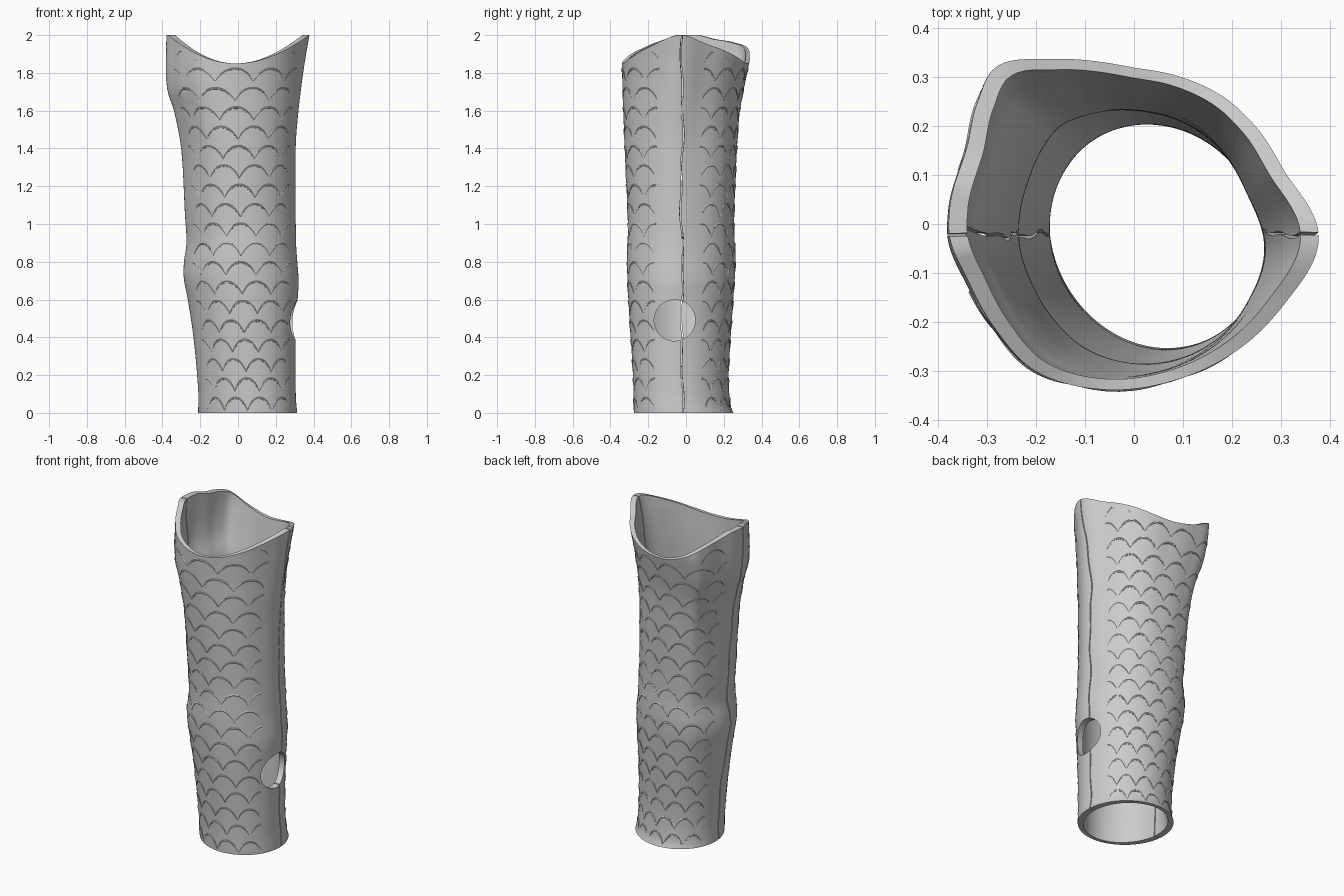
import bpy, math
from math import sin, cos, pi, radians

if "Cube" in bpy.data.objects:
    bpy.data.objects.remove(bpy.data.objects["Cube"])


def spline(keys, t):
    """Smooth curve through (t, value) keys."""
    if t <= keys[0][0]:
        return keys[0][1]
    if t >= keys[-1][0]:
        return keys[-1][1]
    i = max(k for k in range(len(keys) - 1) if keys[k][0] <= t)

    def slope(k):
        a, b = keys[max(k - 1, 0)], keys[min(k + 1, len(keys) - 1)]
        return (b[1] - a[1]) / (b[0] - a[0])
    (t0, p0), (t1, p1) = keys[i], keys[i + 1]
    h = t1 - t0
    s = (t - t0) / h
    return ((2*s**3 - 3*s*s + 1) * p0 + (s**3 - 2*s*s + s) * h * slope(i)
            + (3*s*s - 2*s**3) * p1 + (s**3 - s*s) * h * slope(i + 1))


# silhouettes: left, right, front, back against height
LEFT = [(0, -.21), (.12, -.21), (.4, -.235), (.6, -.265), (.72, -.287), (.8, -.285), (.9, -.272),
        (1.05, -.28), (1.4, -.30), (1.6, -.338), (1.7, -.37), (1.8, -.38), (2, -.377)]
RIGHT = [(0, .312), (.1, .305), (.4, .305), (.6, .315), (.7, .32), (.9, .307), (1.4, .305),
         (1.6, .32), (1.8, .345), (2, .378)]
FRONT = [(0, -.275), (.2, -.28), (.6, -.305), (.8, -.312), (1, -.308), (1.4, -.325), (1.8, -.338), (2, -.34)]
BACK = [(0, .25), (.04, .235), (.2, .225), (.6, .25), (.8, .262), (1, .255), (1.4, .27),
        (1.6, .285), (1.8, .322), (1.9, .34), (2, .345)]

# cross-section of the top rim, as radius against angle
TOP = [(.38, -.03), (.32, .1), (.26, .2), (.2, .26), (.1, .31), (0, .33), (-.17, .34), (-.28, .32),
       (-.32, .25), (-.345, .15), (-.38, .03), (-.38, -.03), (-.34, -.12), (-.28, -.22),
       (-.2, -.3), (-.05, -.34), (.1, -.32), (.25, -.24), (.32, -.16)]
polar = sorted((math.atan2(y / .34, x / .38), math.hypot(x / .38, y / .34)) for x, y in TOP)
polar = [(a - 2*pi, r) for a, r in polar[-3:]] + polar + [(a + 2*pi, r) for a, r in polar[:3]]


def radius(a, z):
    a = math.atan2(sin(a), cos(a))
    w = min(z / 1.9, 1) ** 1.5
    return (1 - w) * (1 - .04 * sin(2*a)) + w * spline(polar, a)


def extents(z):
    l, r, f, b = (spline(k, z) for k in (LEFT, RIGHT, FRONT, BACK))
    return (l + r) / 2, (r - l) / 2, (f + b) / 2, (b - f) / 2


def point(a, z, inset=0.0):
    cx, hx, cy, hy = extents(z)
    r = radius(a, z)
    return (cx + (hx - inset * 1.7) * r * cos(a), cy + (hy - inset) * r * sin(a), z)


def rim(a):
    """Saddle-shaped top edge height."""
    return min(2.0, 1.85 + .15 * (point(a, 1.95)[0] / .37) ** 2)


def seam(z, gap, side):
    """Angle of the wavy split line on one side."""
    y = -.022 + .006 * sin(9*z + side) + .004 * sin(23*z) + gap
    _, _, cy, hy = extents(z)
    base = 0 if side > 0 else pi
    return math.asin((y - cy) / (hy * radius(base, z)))


def finish(name, verts, faces):
    me = bpy.data.meshes.new(name)
    me.from_pydata(verts, [], faces)
    ob = bpy.data.objects.new(name, me)
    bpy.context.collection.objects.link(ob)
    bpy.ops.object.select_all(action='DESELECT')
    ob.select_set(True)
    bpy.context.view_layer.objects.active = ob
    bpy.ops.object.mode_set(mode='EDIT')
    bpy.ops.mesh.select_all(action='SELECT')
    bpy.ops.mesh.normals_make_consistent(inside=False)
    bpy.ops.object.mode_set(mode='OBJECT')
    return ob


def half_shell(name, back):
    nu, nv = 90, 110
    gap = .003 if back else -.003
    verts, faces = [], []
    for i in range(nu + 1):
        u = i / nu
        loop = [(j / nv, 0) for j in range(nv + 1)] + [(j / nv, .022) for j in range(nv, -1, -1)]
        for v, inset in loop:
            zz = v * 1.95
            r, l = seam(zz, gap, 1), pi - seam(zz, gap, -1)
            a = r + (l - r) * u if back else l + (2*pi + r - l) * u
            verts.append(point(a, v * rim(a), inset))
    m = 2 * (nv + 1)
    for i in range(nu):
        for j in range(m):
            k = (j + 1) % m
            faces.append((i*m + j, i*m + k, (i+1)*m + k, (i+1)*m + j))
    for i in (0, nu):
        for j in range(nv):
            faces.append((i*m + j, i*m + j + 1, i*m + m - 2 - j, i*m + m - 1 - j))
    return finish(name, verts, faces)


def scale_ridges(name, back):
    """Rows of staggered raised arches lying on the shell."""
    cu = bpy.data.curves.new(name, 'CURVE')
    cu.dimensions = '3D'
    cu.bevel_depth = .0065
    cu.bevel_resolution = 1
    cu.use_fill_caps = True
    mid, count = (90, 5) if back else (-90, 4)
    for row in range(19):
        z0 = .012 + .1025 * row
        half = (62 if back else 58) + 9 * z0 / 2
        step = 2 * half / count
        shift = .5 if row % 2 else 0
        for c in range(-1, count + 1):
            pts = []
            for k in range(17):
                t = -1 + k / 8
                deg = -half + step * (c + shift + .5 + t / 2)
                a = radians(mid + deg)
                z = z0 + .066 * (1 - abs(t) ** 2.3)
                if abs(deg) <= half + .1 and z < rim(a) - .03:
                    pts.append((point(a, z, .002), .45 + .55 * (1 - t * t)))
            if len(pts) < 5:
                continue
            sp = cu.splines.new('POLY')
            sp.points.add(len(pts) - 1)
            for p, (co, rad) in zip(sp.points, pts):
                p.co = (*co, 1)
                p.radius = rad
    ob = bpy.data.objects.new(name, cu)
    bpy.context.collection.objects.link(ob)
    bpy.ops.object.select_all(action='DESELECT')
    ob.select_set(True)
    bpy.context.view_layer.objects.active = ob
    bpy.ops.object.convert(target='MESH')
    bpy.ops.object.shade_smooth_by_angle(angle=radians(50))


# round side opening cutter
bpy.ops.mesh.primitive_cylinder_add(vertices=64, radius=.109, depth=.4,
                                    location=(.35, -.06, .49), rotation=(0, pi / 2, 0))
cutter = bpy.context.object
cutter.name = "side_hole_cutter"
cutter.hide_render = True

# front and back shells with their scale pattern
for label, back in (("front", False), ("back", True)):
    shell = half_shell(label + "_shell", back)
    mod = shell.modifiers.new("side_hole", 'BOOLEAN')
    mod.operation = 'DIFFERENCE'
    mod.solver = 'EXACT'
    mod.object = cutter
    bpy.ops.object.modifier_apply(modifier=mod.name)
    bpy.ops.object.shade_smooth_by_angle(angle=radians(35))
    scale_ridges(label + "_scales", back)

bpy.data.objects.remove(cutter)
